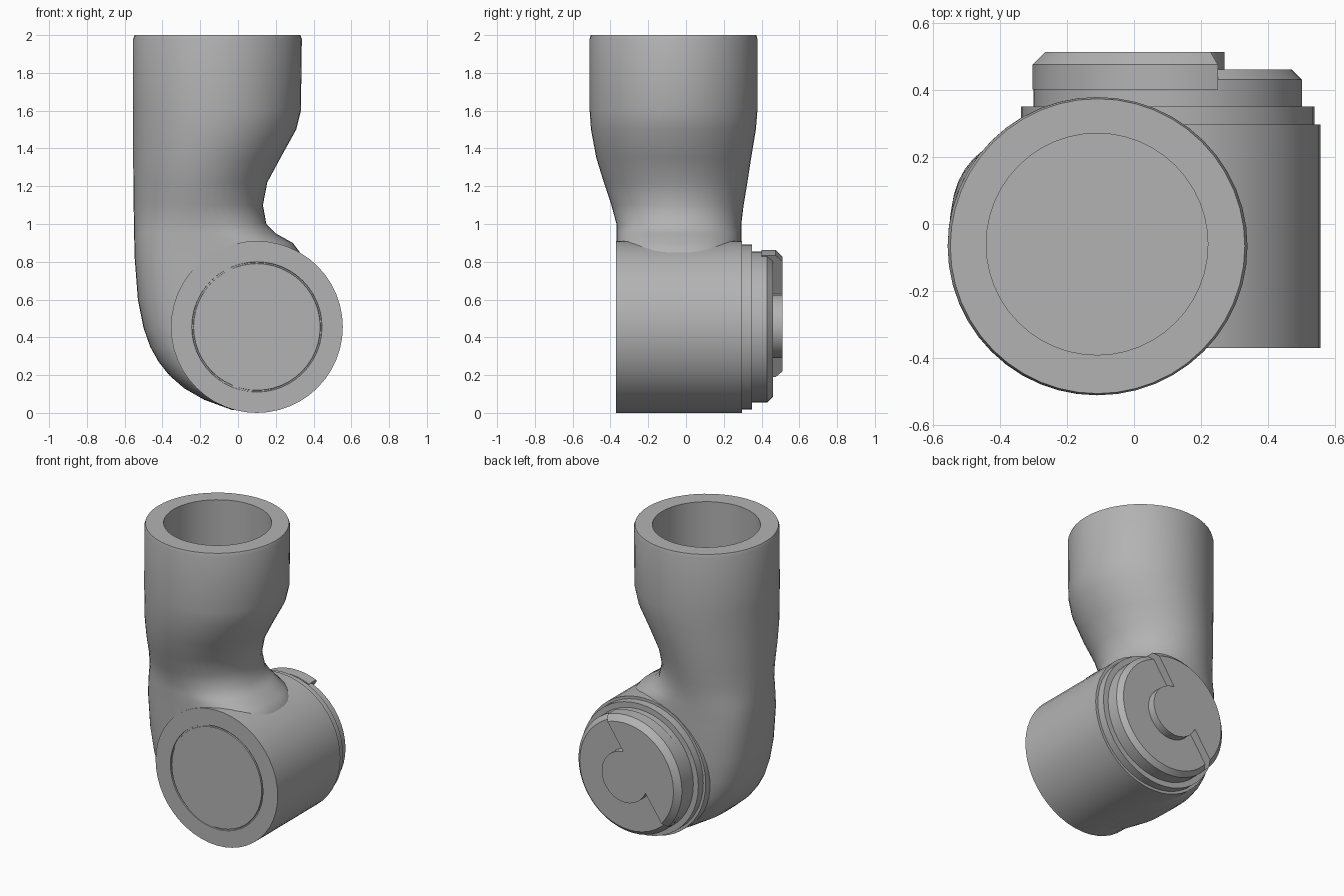
import bpy, bmesh, math

if "Cube" in bpy.data.objects:
    bpy.data.objects.remove(bpy.data.objects["Cube"])

grey = bpy.data.materials.new("light grey")
grey.diffuse_color = (0.45, 0.45, 0.45, 1)
grey.use_nodes = True
grey.node_tree.nodes["Principled BSDF"].inputs["Base Color"].default_value = grey.diffuse_color
SEG = 48


def loft(name, rings, angle=35):
    """Skin a list of equal-length rings and cap both ends."""
    bm = bmesh.new()
    loops = [[bm.verts.new(p) for p in r] for r in rings]
    for a, b in zip(loops, loops[1:]):
        for i in range(len(a)):
            j = (i + 1) % len(a)
            bm.faces.new((a[i], a[j], b[j], b[i]))
    bm.faces.new(loops[0])
    bm.faces.new(loops[-1])
    bmesh.ops.recalc_face_normals(bm, faces=bm.faces)
    me = bpy.data.meshes.new(name)
    bm.to_mesh(me)
    bm.free()
    me.materials.append(grey)
    ob = bpy.data.objects.new(name, me)
    bpy.context.collection.objects.link(ob)
    bpy.ops.object.select_all(action='DESELECT')
    bpy.context.view_layer.objects.active = ob
    ob.select_set(True)
    bpy.ops.object.shade_smooth_by_angle(angle=math.radians(angle))
    return ob


def section(z, x0, x1, y0, y1, power=2.0):
    """Horizontal superellipse filling the given x and y range."""
    pts = []
    for i in range(SEG):
        t = 2 * math.pi * i / SEG
        c, s = math.cos(t), math.sin(t)
        e = 2 / power
        pts.append(((x0 + x1) / 2 + (x1 - x0) / 2 * math.copysign(abs(c) ** e, c),
                    (y0 + y1) / 2 + (y1 - y0) / 2 * math.copysign(abs(s) ** e, s), z))
    return pts


def disc(y, r, cx=0.1, cz=0.455, n=SEG):
    """Circle facing along y."""
    return [(cx + r * math.cos(2 * math.pi * i / n), y,
             cz + r * math.sin(2 * math.pi * i / n)) for i in range(n)]


# Curved arm: bore floor, up to the rim, then down the outside to the elbow
bore = (-0.44, 0.22, -0.39, 0.27)
arm = [section(1.55, *bore), section(2.0, *bore),
       section(2.0, -0.547, 0.33, -0.505, 0.373)]
for z, x0, x1, y0, y1 in [
        (1.98, -0.555, 0.338, -0.51, 0.378), (1.6, -0.555, 0.333, -0.51, 0.378),
        (1.5, -0.555, 0.308, -0.503, 0.37), (1.35, -0.555, 0.225, -0.475, 0.345),
        (1.22, -0.554, 0.155, -0.435, 0.325), (1.1, -0.553, 0.132, -0.395, 0.305)]:
    arm.append(section(z, x0, x1, y0, y1))
for z, x0, x1, p in [
        (1.0, -0.55, 0.15, 2.2), (0.95, -0.55, 0.2, 2.4), (0.9, -0.549, 0.29, 2.6),
        (0.82, -0.547, 0.35, 2.8), (0.6, -0.53, 0.35, 2.8), (0.45, -0.5, 0.35, 2.8),
        (0.35, -0.465, 0.35, 2.8), (0.27, -0.42, 0.35, 2.8), (0.2, -0.365, 0.33, 2.8),
        (0.13, -0.285, 0.28, 2.8), (0.07, -0.18, 0.2, 2.8), (0.015, -0.03, 0.16, 2.8)]:
    arm.append(section(z, x0, x1, -0.368, 0.293, p))
loft("curved_arm", arm, 40)

# Horizontal joint barrel with a shallow groove around its front disc
loft("joint_barrel", [disc(-0.37, 0.335), disc(-0.362, 0.337), disc(-0.362, 0.343),
                      disc(-0.37, 0.345), disc(-0.37, 0.455), disc(0.297, 0.455)])

# Back flange and low cap
loft("flange", [disc(0.28, 0.437), disc(0.35, 0.437)])
loft("low_cap", [disc(0.33, 0.4), disc(0.43, 0.4), disc(0.46, 0.37)])


# Raised half of the cap: half disc plus a round hub bulging over the split
def half_disc(y, r, hub=0.17, offset=0.09):
    phi = math.atan2(-0.57, 0.82)
    a = math.acos(offset / r)
    b = math.acos(offset / hub)
    pts = []
    for i in range(25):
        t = phi + math.pi - a + 2 * a * i / 24
        pts.append((0.1 + r * math.cos(t), y, 0.46 + r * math.sin(t)))
    for i in range(19):
        t = phi + math.pi + b + (2 * math.pi - 2 * b) * i / 18
        pts.append((0.1 + hub * math.cos(t), y, 0.46 + hub * math.sin(t)))
    return pts


loft("raised_cap", [half_disc(0.40, 0.402), half_disc(0.475, 0.402), half_disc(0.512, 0.365)])
